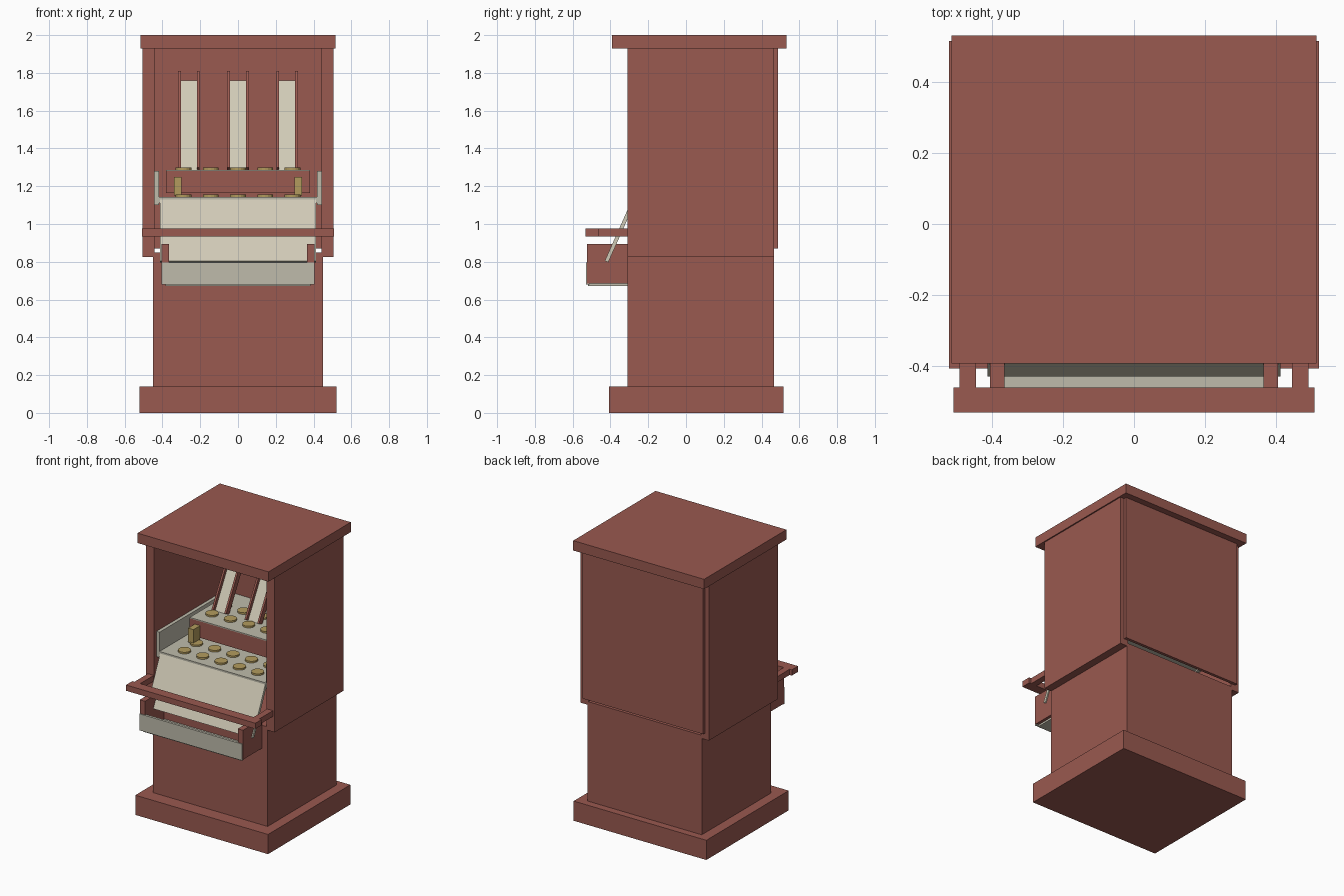
import bpy, math
from mathutils import Vector

if "Cube" in bpy.data.objects:
    bpy.data.objects.remove(bpy.data.objects["Cube"])


def material(name, rgb):
    m = bpy.data.materials.new(name)
    m.diffuse_color = (*rgb, 1)
    m.use_nodes = True
    m.node_tree.nodes["Principled BSDF"].inputs["Base Color"].default_value = m.diffuse_color
    return m


RED = material("red_wood", (0.32, 0.10, 0.08))
CREAM = material("cream", (0.63, 0.59, 0.47))
STONE = material("pale_grey", (0.52, 0.50, 0.41))
GOLD = material("gold", (0.45, 0.33, 0.11))


def mesh_object(name, verts, faces, mat):
    me = bpy.data.meshes.new(name)
    me.from_pydata(verts, [], faces)
    me.materials.append(mat)
    ob = bpy.data.objects.new(name, me)
    bpy.context.collection.objects.link(ob)
    return ob


def prism(name, x0, x1, profile, mat):
    """Extrude a side profile of (y, z) points along x."""
    n = len(profile)
    verts = [(x, y, z) for x in (x0, x1) for y, z in profile]
    faces = [tuple(range(n))[::-1], tuple(range(n, 2 * n))]
    faces += [(i, (i + 1) % n, n + (i + 1) % n, n + i) for i in range(n)]
    ob = mesh_object(name, verts, faces, mat)
    import bmesh
    bm = bmesh.new()
    bm.from_mesh(ob.data)
    bmesh.ops.recalc_face_normals(bm, faces=bm.faces)
    bm.to_mesh(ob.data)
    bm.free()
    return ob


def box(name, x, y, z, mat):
    return prism(name, x[0], x[1], [(y[0], z[0]), (y[1], z[0]), (y[1], z[1]), (y[0], z[1])], mat)


def pair(name, x, y, z, mat):
    box("left_" + name, (-x[1], -x[0]), y, z, mat)
    box("right_" + name, x, y, z, mat)


def slab(name, x0, x1, a, b, thick, mat):
    """Sloped plate between two (y, z) points, thickened backwards."""
    a, b = Vector(a), Vector(b)
    d = (b - a).normalized()
    n = Vector((d.y, -d.x)) * thick
    return prism(name, x0, x1, [a, b, b + n, a + n], mat)


# Cabinet
box("plinth", (-0.522, 0.522), (-0.408, 0.517), (0, 0.14), RED)
box("lower_body", (-0.45, 0.45), (-0.31, 0.465), (0.14, 0.848), RED)
pair("cabinet_wall", (0.442, 0.506), (-0.31, 0.465), (0.825, 1.93), RED)
box("back_panel", (-0.475, 0.475), (0.465, 0.486), (0.87, 1.93), RED)
box("roof", (-0.515, 0.515), (-0.393, 0.532), (1.93, 2.0), RED)

# Hand rail on two brackets
box("hand_rail", (-0.509, 0.509), (-0.532, -0.462), (0.934, 0.975), RED)
pair("rail_bracket", (0.446, 0.492), (-0.462, -0.31), (0.934, 0.975), RED)

# Payout tray
pair("tray_side", (0.365, 0.406), (-0.524, -0.31), (0.685, 0.894), RED)
box("tray_front", (-0.404, 0.404), (-0.53, -0.512), (0.68, 0.797), STONE)
box("tray_floor", (-0.385, 0.385), (-0.52, -0.31), (0.672, 0.688), STONE)
slab("payout_chute", -0.414, 0.414, (-0.43, 0.805), (-0.285, 1.13), 0.02, CREAM)

# Playfield with side fences
box("playfield", (-0.42, 0.42), (-0.285, 0.465), (1.11, 1.143), STONE)
pair("playfield_fence", (0.418, 0.443), (-0.285, 0.465), (1.1, 1.28), STONE)

# Pusher shelf
box("pusher", (-0.38, 0.38), (0.0, 0.465), (1.163, 1.28), RED)
box("pusher_top", (-0.38, 0.38), (0.0, 0.465), (1.28, 1.287), STONE)
pair("pusher_post", (0.298, 0.34), (-0.075, 0.0), (1.15, 1.25), GOLD)

# Sloped coin guides leaning against the back panel
for i, cx in enumerate((-0.26, 0, 0.26), 1):
    slab(f"guide_plate_{i}", cx - 0.045, cx + 0.045, (0.175, 1.287), (0.437, 1.76), 0.015, CREAM)
    for side, s in (("left", -1), ("right", 1)):
        x = cx + s * 0.05
        slab(f"guide_{i}_{side}_rail", x - 0.007, x + 0.007, (0.155, 1.3), (0.437, 1.81), 0.04, RED)

# Coins in rows of five on both levels
for row, (y, z) in enumerate(((-0.19, 1.148), (-0.055, 1.148), (0.12, 1.292), (0.27, 1.292)), 1):
    for k in range(5):
        bpy.ops.mesh.primitive_cylinder_add(vertices=16, radius=0.042, depth=0.014,
                                            location=((k - 2) * 0.144, y, z))
        coin = bpy.context.object
        coin.name = f"coin_row_{row}_{k + 1}"
        coin.data.materials.append(GOLD)
